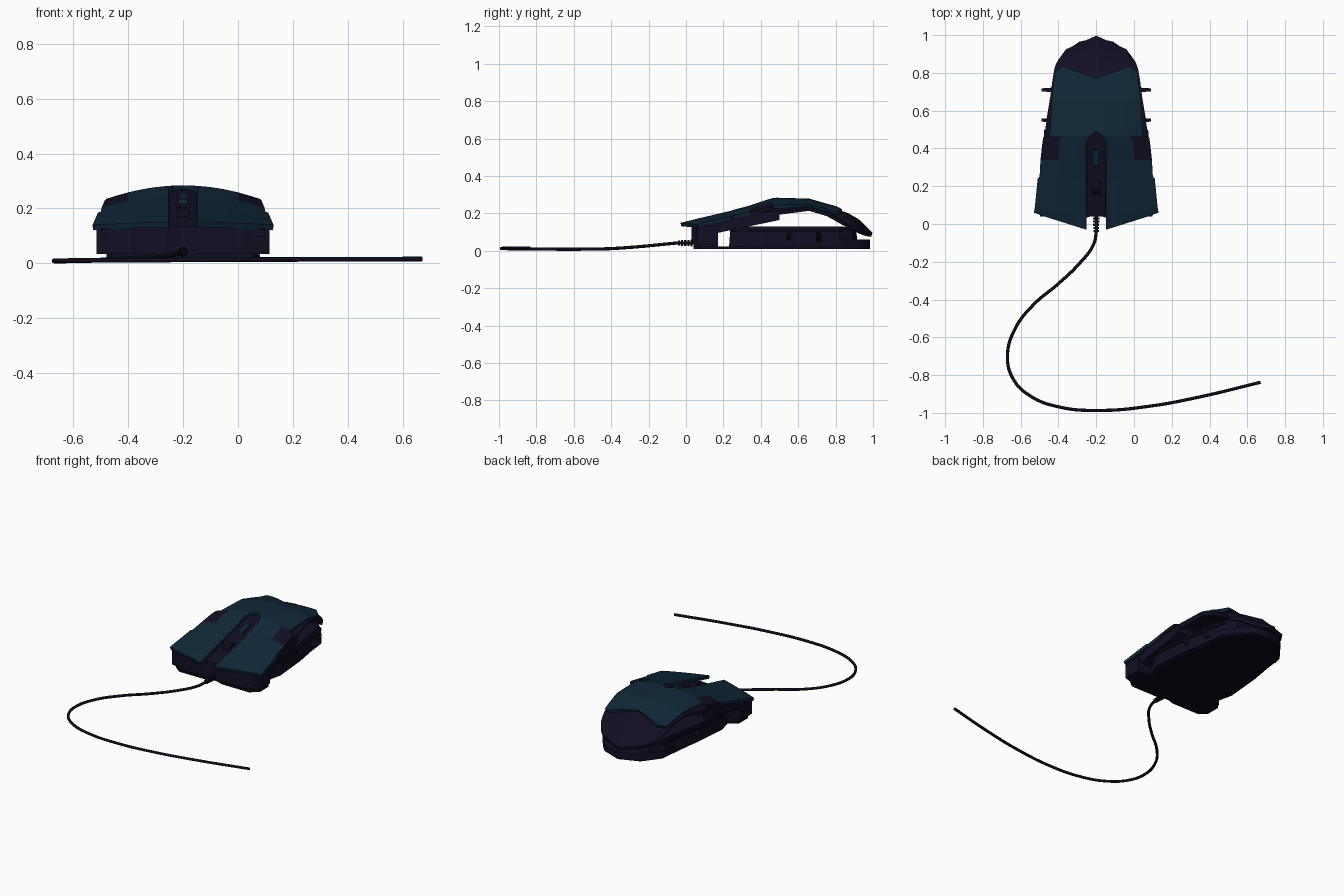
import bpy, bmesh, math

old = bpy.data.objects.get("Cube")
if old:
    bpy.data.objects.remove(old)

CX = -0.2  # centre line of the mouse body


def material(name, rgb):
    m = bpy.data.materials.new(name)
    m.use_nodes = True
    m.diffuse_color = (*rgb, 1)
    bsdf = m.node_tree.nodes["Principled BSDF"]
    bsdf.inputs["Base Color"].default_value = (*rgb, 1)
    bsdf.inputs["Roughness"].default_value = 0.6
    return m


TEAL = material("dark teal", (0.005, 0.021, 0.04))
NAVY = material("dark navy", (0.006, 0.0045, 0.017))
BLACK = material("cable black", (0.004, 0.0035, 0.010))


def make(name, bm, *mats):
    me = bpy.data.meshes.new(name)
    bm.to_mesh(me)
    bm.free()
    ob = bpy.data.objects.new(name, me)
    bpy.context.collection.objects.link(ob)
    ob.location.x = CX
    for m in mats:
        me.materials.append(m)
    return ob


def bridge(bm, a, b):
    """Solid between two matching rings of points."""
    ra, rb = [[bm.verts.new(p) for p in r] for r in (a, b)]
    bm.faces.new(ra)
    bm.faces.new(rb[::-1])
    n = len(ra)
    for i in range(n):
        bm.faces.new((ra[i], rb[i], rb[(i + 1) % n], ra[(i + 1) % n]))
    bmesh.ops.recalc_face_normals(bm, faces=bm.faces)


def side_prism(name, profile, half, mat, taper=0.0):
    """(y, z) profile spread across x, narrowing towards the back."""
    bm = bmesh.new()
    bridge(bm, *[[(s * (half - taper * y), y, z) for y, z in profile] for s in (-1, 1)])
    return make(name, bm, mat)


def slab(name, half_outline, z0, z1, mat, inset=0.0):
    """Mirrored (x, y) outline raised from z0 to z1."""
    pts = half_outline + [(-x, y) for x, y in reversed(half_outline) if x > 0]
    bm = bmesh.new()
    bridge(bm, [(x, y, z0) for x, y in pts],
           [(x * (1 - inset), 0.5 + (y - 0.5) * (1 - inset), z1) for x, y in pts])
    return make(name, bm, mat)


def shell(name, ribs, thickness, mats, inner=lambda y: 0, rule=None):
    """Mirrored skin over ribs: edge x, edge z, centre z, centre/shoulder/edge y."""
    fs = (0, 0.2, 0.42, 0.62, 0.8, 1)
    bm = bmesh.new()
    rows = []
    for xe, ze, zc, yc, ys, ye in ribs:
        row = []
        xi = inner(yc)
        for f in fs:
            x = xi + (xe - xi) * f
            y = yc + (ys - yc) * f / 0.8 if f <= 0.8 else ye + (ys - ye) * (1 - f) / 0.2
            row.append(bm.verts.new((x, y, zc + (ze - zc) * (x / xe) ** 2)))
        rows.append(row)
    for a, b in zip(rows, rows[1:]):
        for j in range(len(fs) - 1):
            f = bm.faces.new((a[j], a[j + 1], b[j + 1], b[j]))
            if rule:
                f.material_index = rule(f.calc_center_median())
    ob = make(name, bm, *mats)
    mir = ob.modifiers.new("Mirror", 'MIRROR')
    mir.use_clip = True
    ob.modifiers.new("Thickness", 'SOLIDIFY').thickness = thickness
    return ob


def level(xe, ze, zc, y):
    return (xe, ze, zc, y, y, y)


# Top cover with two buttons, split by a centre slot, and navy side grips
shell("top_cover", [
    (0.33, 0.14, 0.15, -0.03, 0.04, 0.06),
    (0.325, 0.15, 0.17, 0.05, 0.08, 0.09),
    level(0.31, 0.185, 0.215, 0.24), level(0.3, 0.188, 0.219, 0.25),
    level(0.295, 0.207, 0.243, 0.34), level(0.285, 0.23, 0.274, 0.43),
    level(0.28, 0.235, 0.282, 0.46), level(0.247, 0.245, 0.284, 0.465),
    level(0.245, 0.246, 0.284, 0.49), level(0.235, 0.248, 0.279, 0.66),
    (0.225, 0.225, 0.255, 0.74, 0.77, 0.75),
    (0.22, 0.208, 0.245, 0.77, 0.835, 0.8)],
    0.02, (TEAL, NAVY),
    inner=lambda y: 0.053 if y < 0.46 else 0.035 if y < 0.48 else 0,
    rule=lambda c: int(c.x > 0.18 and 0.34 < c.y < 0.464))

# Rear shell arching down to the back
shell("rear_shell", [
    level(0.285, 0.195, 0.23, 0.36), level(0.27, 0.215, 0.268, 0.5),
    level(0.245, 0.235, 0.263, 0.66),
    (0.232, 0.205, 0.235, 0.77, 0.78, 0.76),
    (0.222, 0.17, 0.2, 0.87, 0.85, 0.82),
    (0.212, 0.15, 0.165, 0.93, 0.89, 0.85),
    (0.2, 0.135, 0.096, 0.997, 0.925, 0.87),
    (0.196, 0.115, 0.075, 0.99, 0.918, 0.865)], 0.022, (NAVY,))

# Support under the buttons
side_prism("button_support", [(0.04, 0.125), (0.24, 0.175), (0.36, 0.195), (0.5, 0.215),
                              (0.5, 0.165), (0.17, 0.096), (0.04, 0.096)], 0.3, NAVY, 0.05)

# Centre strip, wheel and its button
side_prism("centre_strip", [(0.04, 0.02), (0.04, 0.135), (0.14, 0.165), (0.25, 0.2),
                            (0.49, 0.272), (0.49, 0.2), (0.17, 0.1), (0.17, 0.02)], 0.05, NAVY)
side_prism("centre_button", [(0.3, 0.2), (0.31, 0.232), (0.39, 0.256), (0.4, 0.22)], 0.016, TEAL)
bpy.ops.mesh.primitive_cylinder_add(vertices=24, radius=0.045, depth=0.045,
                                    location=(CX, 0.2, 0.158), rotation=(0, math.pi / 2, 0))
wheel = bpy.context.object
wheel.name = "scroll_wheel"
wheel.data.materials.append(BLACK)
bpy.ops.object.shade_smooth_by_angle()

# Base: sole, front block, middle block and rear bumper
slab("sole_plate", [(0, 0.06), (0.06, 0.04), (0.25, 0.04), (0.3, 0.08), (0.3, 0.17), (0.24, 0.22),
                    (0.26, 0.4), (0.21, 0.83), (0.13, 0.935), (0, 0.985)], 0.01, 0.022, BLACK)
slab("front_block", [(0, 0.05), (0.06, 0.03), (0.22, 0.03), (0.315, 0.06), (0.31, 0.17),
                     (0, 0.17)], 0.034, 0.13, NAVY)
slab("middle_block", [(0, 0.23), (0.26, 0.23), (0.28, 0.32), (0.26, 0.55), (0.215, 0.82),
                      (0.16, 0.9), (0, 0.92)], 0.02, 0.13, NAVY, 0.03)
slab("middle_rail", [(0, 0.24), (0.265, 0.24), (0.283, 0.34), (0.262, 0.56), (0.217, 0.83),
                     (0, 0.88)], 0.1, 0.115, BLACK)
slab("rear_bumper", [(0, 0.7), (0.235, 0.7), (0.218, 0.83), (0.14, 0.93), (0.09, 0.965),
                     (0, 0.985)], 0.02, 0.06, NAVY)

# Small side fins
for side, label in ((1, "left"), (-1, "right")):
    for y, place in ((0.55, "front"), (0.71, "rear")):
        bm = bmesh.new()
        bridge(bm, *[[(side * 0.22, y + d, 0.04), (side * 0.29, y + d * 0.6, 0.075),
                      (side * 0.29, y + d * 0.6, 0.09), (side * 0.22, y + d, 0.1)]
                     for d in (-0.013, 0.013)])
        make(f"{label}_{place}_fin", bm, NAVY)

# Cable
path = [(-0.2, 0.05, 0.042), (-0.2, -0.04, 0.042), (-0.215, -0.11, 0.036), (-0.29, -0.21, 0.026),
        (-0.405, -0.32, 0.017), (-0.53, -0.425, 0.011), (-0.63, -0.555, 0.009),
        (-0.67, -0.7, 0.009), (-0.64, -0.82, 0.01), (-0.55, -0.91, 0.011), (-0.39, -0.97, 0.012),
        (-0.18, -0.987, 0.013), (0.08, -0.965, 0.014), (0.35, -0.915, 0.015), (0.67, -0.838, 0.016)]
curve = bpy.data.curves.new("cable", 'CURVE')
curve.dimensions = '3D'
curve.bevel_depth = 0.0085
curve.bevel_resolution = 2
curve.resolution_u = 8
curve.use_fill_caps = True
spline = curve.splines.new('BEZIER')
spline.bezier_points.add(len(path) - 1)
for bp, p in zip(spline.bezier_points, path):
    bp.co = p
    bp.handle_left_type = bp.handle_right_type = 'AUTO'
curve.materials.append(BLACK)
bpy.context.collection.objects.link(bpy.data.objects.new("cable", curve))

# Ribbed strain relief
for i in range(5):
    bpy.ops.mesh.primitive_cylinder_add(vertices=12, radius=0.018 - 0.001 * i, depth=0.011,
                                        location=(CX, 0.03 - 0.017 * i, 0.042),
                                        rotation=(math.pi / 2, 0, 0))
    ring = bpy.context.object
    ring.name = f"strain_relief_{i + 1}"
    ring.data.materials.append(BLACK)
